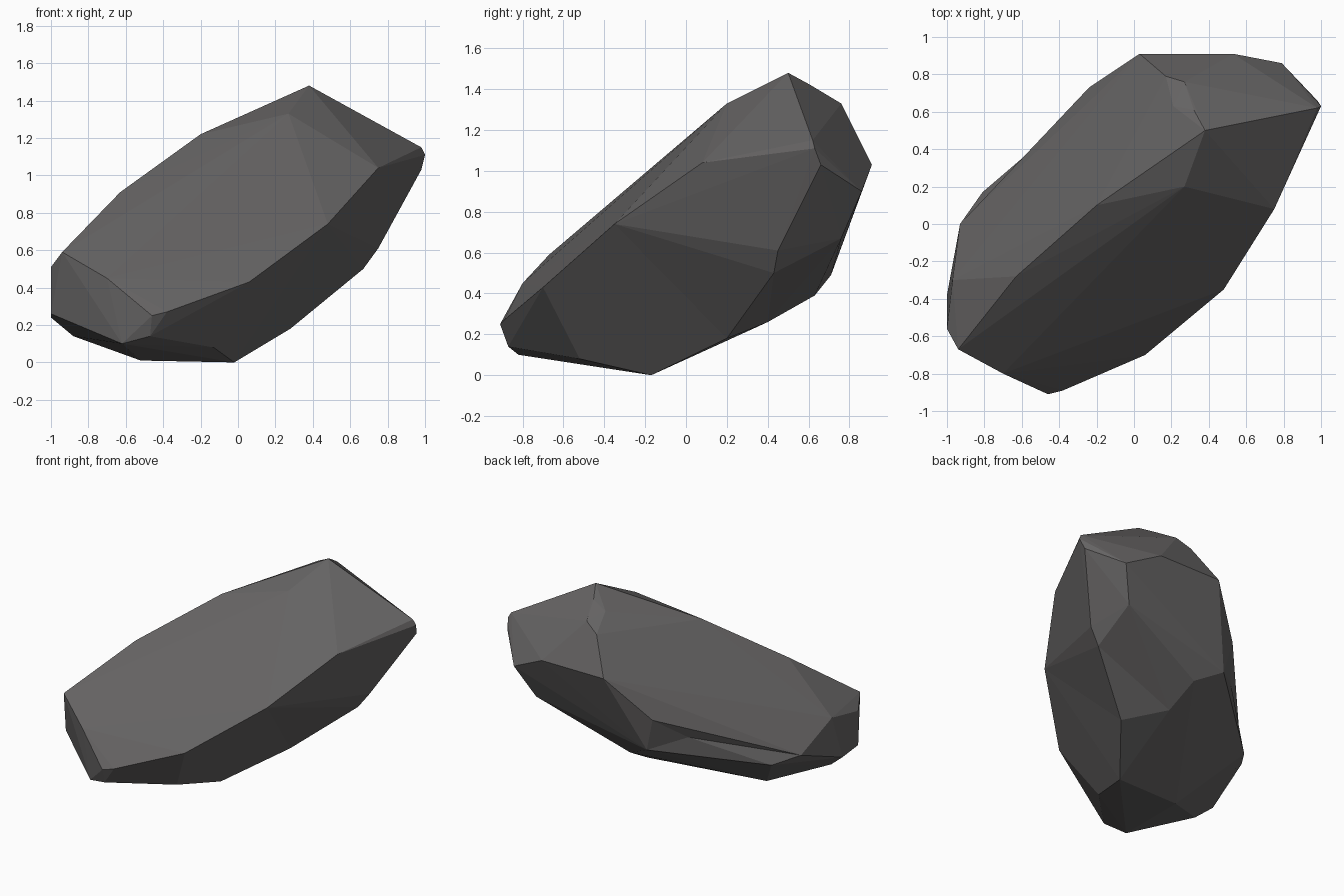
import bpy, bmesh
from mathutils import Vector
from mathutils.geometry import intersect_point_line

if "Cube" in bpy.data.objects:
    bpy.data.objects.remove(bpy.data.objects["Cube"])

# Rock corners, wrapped in a hull
top = [(.38, .5, 1.48), (-.63, -.28, .91), (-.2, .1, 1.22), (.27, .2, 1.33),
       (.21, .63, 1.37), (.27, .76, 1.33), (.17, .79, 1.27), (.32, .61, 1.42)]
front_rim = [(.75, .08, 1.04), (.48, -.35, .74), (.06, -.7, .43), (-.38, -.89, .27),
             (-.46, -.91, .25), (-.7, -.8, .45), (-.94, -.67, .59)]
right_end = [(1, .63, 1.11), (.98, .62, 1.15), (.98, .66, 1.03), (.79, .86, .9),
             (.68, .76, .67), (.75, .45, .61), (.67, .43, .5)]
back = [(.03, .91, 1.03), (.53, .91, 1.03), (.01, .63, .39), (-.18, .71, .49),
        (-.24, .73, .73), (.03, .4, .26)]
left_end = [(-.81, .17, .34), (-.93, 0, .38), (-.97, -.3, .55), (-1, -.56, .51),
            (-1, -.38, .24), (-1, -.56, .26), (-.88, -.42, .14)]
base = [(-.52, -.19, .01), (-.02, -.17, 0), (-.13, -.52, .08), (-.47, -.87, .14),
        (-.62, -.82, .1)]
# Shallow saddle points pushed in between the two lobes
dents = [(-.39, .53, .57), (.28, .2, .18)]

bm = bmesh.new()
for p in top + front_rim + right_end + back + left_end + base:
    bm.verts.new(p)
bmesh.ops.convex_hull(bm, input=bm.verts[:])
loose = [v for v in bm.verts if len(v.link_faces) == 0]
for v in loose:
    bm.verts.remove(v)
bm.normal_update()


def edge_distance(edge, p):
    a, b = (v.co for v in edge.verts)
    q, t = intersect_point_line(p, a, b)
    return (p - a.lerp(b, min(max(t, 0), 1))).length


# Split the nearest edge and pull its new corner into the dent
for d in dents:
    p = Vector(d)
    edge = min(bm.edges, key=lambda e: edge_distance(e, p))
    corners = [next(v for v in f.verts if v not in edge.verts) for f in edge.link_faces]
    a, b = edge.verts
    bmesh.ops.delete(bm, geom=[edge], context='EDGES')
    mid = bm.verts.new(p)
    for c in corners:
        bm.faces.new((a, mid, c))
        bm.faces.new((mid, b, c))

bmesh.ops.recalc_face_normals(bm, faces=bm.faces[:])

mesh = bpy.data.meshes.new("rock")
bm.to_mesh(mesh)
bm.free()
rock = bpy.data.objects.new("rock", mesh)
bpy.context.collection.objects.link(rock)

# Dark stone
stone = bpy.data.materials.new("dark_stone")
stone.diffuse_color = (.13, .125, .125, 1)
stone.use_nodes = True
stone.node_tree.nodes["Principled BSDF"].inputs["Base Color"].default_value = stone.diffuse_color
mesh.materials.append(stone)
